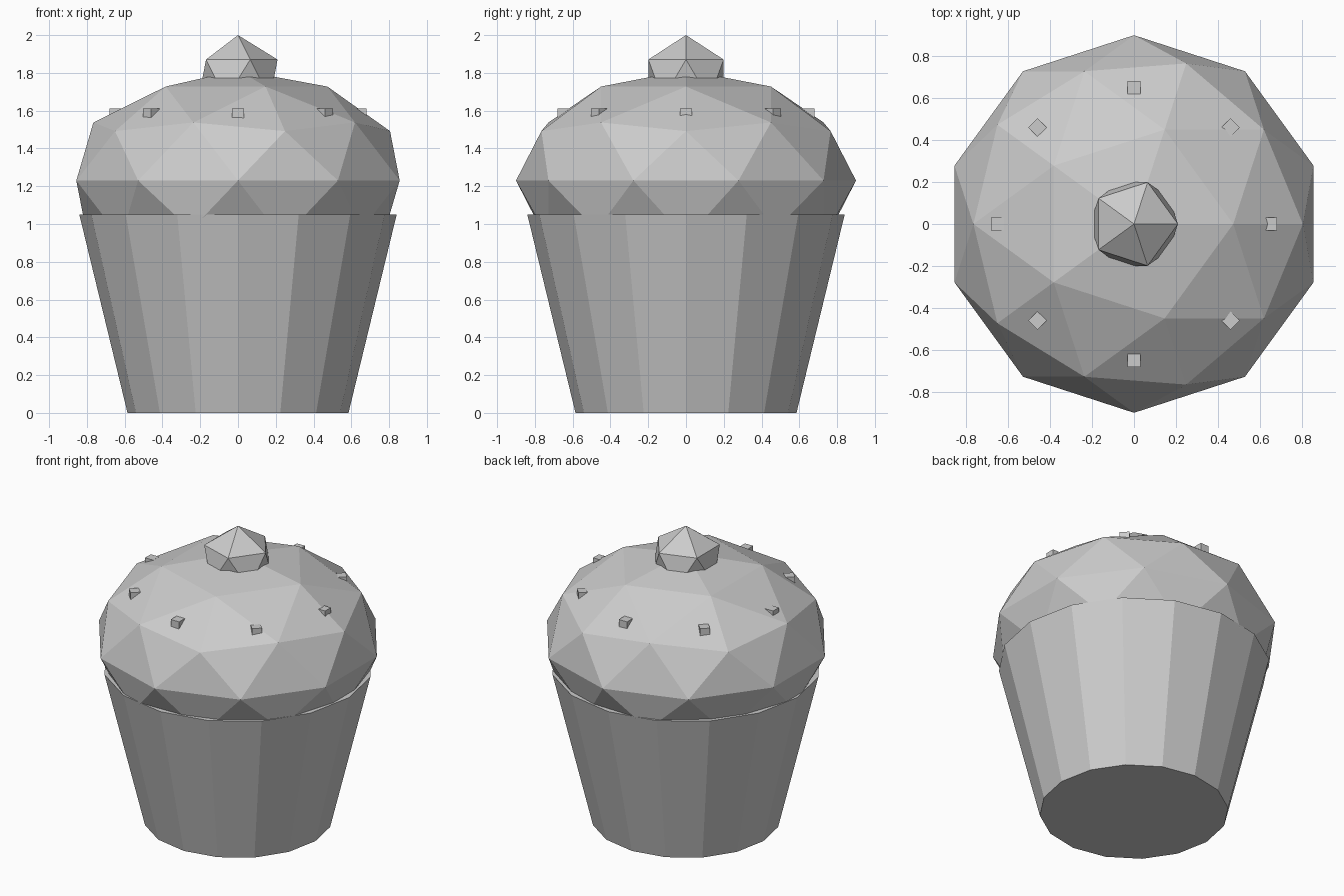
import bpy
from math import cos, sin, tau

default_cube = bpy.data.objects.get("Cube")
if default_cube:
    bpy.data.objects.remove(default_cube, do_unlink=True)

grey = bpy.data.materials.new("plain_grey")
grey.use_nodes = True
colour = (0.6, 0.6, 0.6, 1)
grey.diffuse_color = colour
grey.node_tree.nodes["Principled BSDF"].inputs["Base Color"].default_value = colour


def finish(name):
    """Name the newest object and give it the shared material."""
    part = bpy.context.object
    part.name = name
    part.data.materials.append(grey)
    return part


# Tapered sixteen-sided paper cup, with a corner on each axis
CUP_HEIGHT = 1.05
bpy.ops.mesh.primitive_cone_add(vertices=16, radius1=0.585, radius2=0.84,
                                depth=CUP_HEIGHT, location=(0, 0, CUP_HEIGHT / 2))
finish("cup")

# Flattened faceted dome, its lower half sunk into the cup
bpy.ops.mesh.primitive_ico_sphere_add(subdivisions=2, radius=0.9, location=(0, 0, 1.23))
finish("cake_top").scale.z = 0.65

# Faceted cherry on the summit
CHERRY = 0.234
bpy.ops.mesh.primitive_ico_sphere_add(subdivisions=1, radius=CHERRY,
                                      location=(0, 0, 2 - CHERRY))
finish("cherry")

# Ring of small cube sprinkles, each turned to face outward
for i in range(8):
    angle = tau * i / 8
    bpy.ops.mesh.primitive_cube_add(size=0.062, rotation=(0, 0, angle),
                                    location=(0.65 * cos(angle), 0.65 * sin(angle), 1.58))
    finish(f"sprinkle_{i + 1}")
